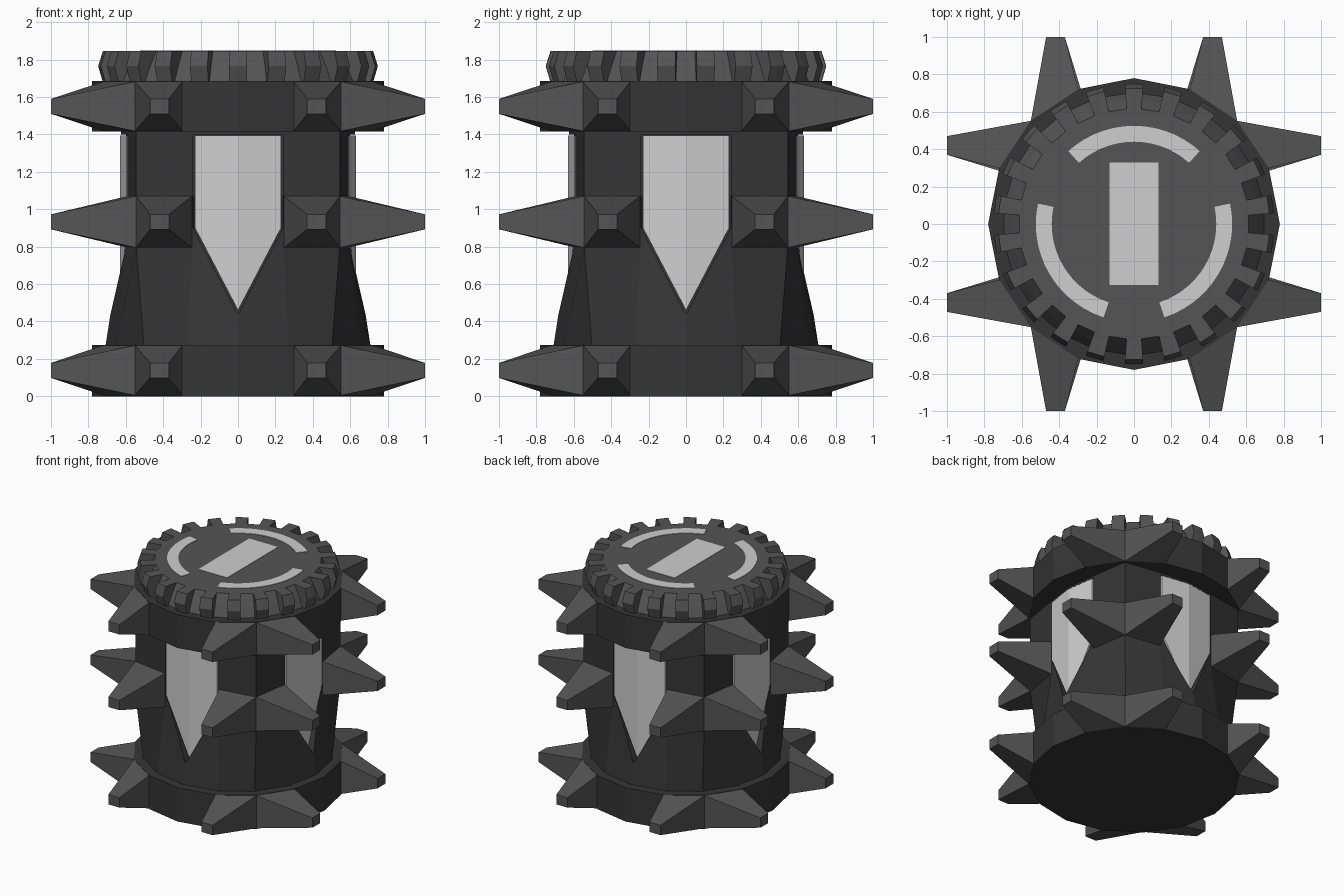
import bpy, bmesh
from math import sin, cos, pi, radians

if "Cube" in bpy.data.objects:
    bpy.data.objects.remove(bpy.data.objects["Cube"])


def material(name, v):
    m = bpy.data.materials.new(name)
    m.use_nodes = True
    m.diffuse_color = (v, v, v, 1)
    m.node_tree.nodes["Principled BSDF"].inputs["Base Color"].default_value = (v, v, v, 1)
    return m


DARK = material("dark_iron", 0.036)
GREY = material("grey_iron", 0.09)
LIGHT = material("pale_panel", 0.62)


def loft(name, loops, mat):
    """Bridge equal-sized loops of points and close both ends."""
    bm = bmesh.new()
    rows = [[bm.verts.new(p) for p in loop] for loop in loops]
    n = len(rows[0])
    for a, b in zip(rows, rows[1:]):
        for i in range(n):
            j = (i + 1) % n
            bm.faces.new((a[i], a[j], b[j], b[i]))
    bm.faces.new(rows[0])
    bm.faces.new(rows[-1])
    bmesh.ops.recalc_face_normals(bm, faces=bm.faces[:])
    me = bpy.data.meshes.new(name)
    bm.to_mesh(me)
    bm.free()
    me.materials.append(mat)
    ob = bpy.data.objects.new(name, me)
    bpy.context.collection.objects.link(ob)
    return ob


def circle(radii, z, n=16):
    return [(radii[i % len(radii)] * cos(2 * pi * i / n),
             radii[i % len(radii)] * sin(2 * pi * i / n), z) for i in range(n)]


def turn(p, k):
    """Quarter turns about z."""
    x, y, z = p
    for _ in range(k):
        x, y = -y, x
    return (x, y, z)


# Sixteen-sided bands and the squarish body between them
RING = 0.78
SQUARISH = [0.625, 0.64, 0.77, 0.64]
loft("bottom_band", [circle([RING], 0), circle([RING], 0.275)], DARK)
loft("top_band", [circle([RING], 1.415), circle([RING], 1.685)], DARK)
body = loft("body", [circle([0.71], 0.26), circle(SQUARISH, 0.8),
                     circle(SQUARISH, 1.43)], DARK)


# Pointed side panels sunk in the body
def shield(half, top, shoulder, tip, y_edge, y_mid, k):
    outline = [(-half, top), (-half, shoulder), (0, tip), (half, shoulder), (half, top), (0, top)]
    return [turn((x, -(y_mid if x == 0 else y_edge), z), k) for x, z in outline]


for k in range(4):
    cutter = loft("panel_cutter", [shield(0.24, 1.4, 0.9, 0.435, 0.57, 0.6, k),
                                   shield(0.24, 1.4, 0.9, 0.435, 0.9, 0.9, k)], DARK)
    cutter.hide_render = True
    mod = body.modifiers.new("panel_recess", "BOOLEAN")
    mod.operation = "DIFFERENCE"
    mod.solver = "EXACT"
    mod.object = cutter
    bpy.context.view_layer.objects.active = body
    bpy.ops.object.modifier_apply(modifier=mod.name)
    bpy.data.objects.remove(cutter)
    panel = loft("side_panel", [shield(0.23, 1.395, 0.9, 0.46, 0.55, 0.58, k),
                                shield(0.23, 1.395, 0.9, 0.46, 0.597, 0.63, k)], LIGHT)
    # Split the panel face down its fold
    bm = bmesh.new()
    bm.from_mesh(panel.data)
    for f in [f for f in bm.faces if len(f.verts) == 6]:
        mid = [v for v in f.verts if abs(v.co.x if k % 2 == 0 else v.co.y) < 1e-4]
        bmesh.utils.face_split(f, mid[0], mid[1])
    bm.to_mesh(panel.data)
    bm.free()


# Spikes: paired on both sides of every corner, in three rows
def spike(z0, z1, r_side, r_corner, sign, k):
    a, b = radians(22.5), radians(45)
    inner = (r_side * sin(a), -r_side * cos(a))
    outer = (r_corner * sin(b), -r_corner * cos(b))
    zm = (z0 + z1) / 2
    sx = sign
    base = [(inner[0], inner[1], z0), (outer[0], outer[1], z0),
            (outer[0], outer[1], z1), (inner[0], inner[1], z1)]
    root = [(x * 0.96, y * 0.96, z) for x, y, z in base]
    tip = [(0.37, -1, zm - 0.04), (0.47, -1, zm - 0.04),
           (0.47, -1, zm + 0.04), (0.37, -1, zm + 0.04)]
    loft("spike", [[turn((sx * x, y, z), k) for x, y, z in loop]
                   for loop in (root, base, tip)], GREY)


for z0, z1, r_side, r_corner in ((0.005, 0.272, RING, RING),
                                 (0.795, 1.07, SQUARISH[1], SQUARISH[2]),
                                 (1.418, 1.682, RING, RING)):
    for k in range(4):
        for sign in (-1, 1):
            spike(z0, z1, r_side, r_corner, sign, k)


# Notched cap
def cog(tooth, notch, z, teeth=22):
    pts = []
    for i in range(teeth):
        c = 2 * pi * i / teeth
        h = 0.27 * 2 * pi / teeth
        n = 0.5 * 2 * pi / teeth
        for r, a in ((tooth, c - h), (notch, c - h), (notch, c + h), (tooth, c + h), (tooth, c + n)):
            pts.append((r * cos(a), r * sin(a), z))
    return pts


loft("cap", [cog(0.725, 0.70, 1.68), cog(0.75, 0.66, 1.765), cog(0.725, 0.615, 1.845)], GREY)


# Pale inlays on the cap: a central bar and three arcs
def plate(name, outline):
    loft(name, [[(x, y, z) for x, y in outline] for z in (1.843, 1.849)], LIGHT)


plate("cap_bar", [(-0.13, -0.325), (0.13, -0.325), (0.13, 0.33), (-0.13, 0.33)])
for centre in (90, 210, 330):
    angles = [radians(centre - 42 + 6 * i) for i in range(15)]
    plate("cap_arc", [(0.525 * cos(a), 0.525 * sin(a)) for a in angles] +
          [(0.44 * cos(a), 0.44 * sin(a)) for a in reversed(angles)])
